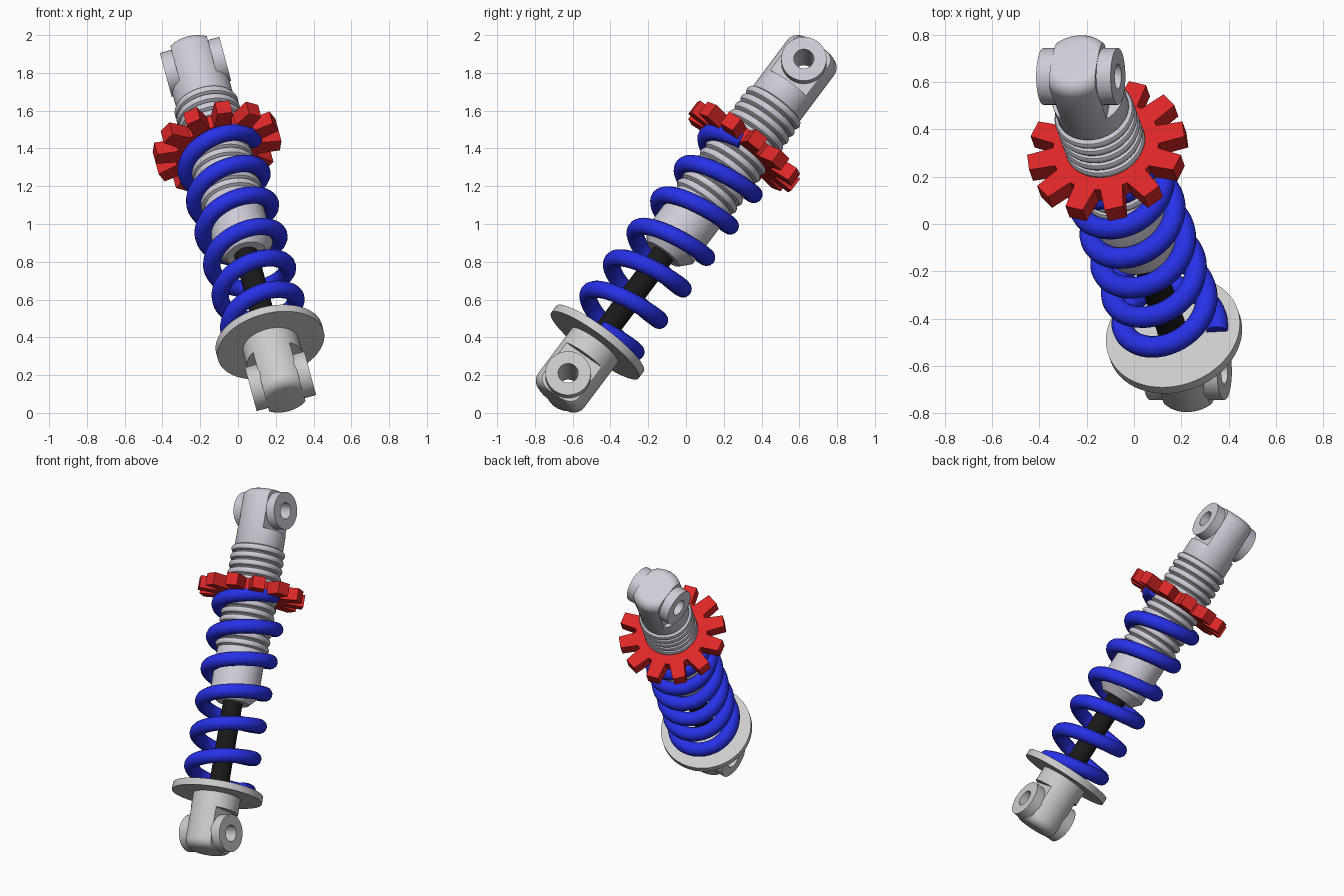
import bpy, bmesh
from math import sin, cos, pi, radians
from mathutils import Vector, Matrix

if "Cube" in bpy.data.objects:
    bpy.data.objects.remove(bpy.data.objects["Cube"])

# Tilted frame: local z runs along the damper, local x along the eye bolts
D = Vector((-0.2115, 0.5865, 0.782)).normalized()
E = Vector((0, 1, 0)).cross(D).normalized()
Y = D.cross(E)
FRAME = Matrix.Translation((0, 0, 1)) @ Matrix((E, Y, D)).transposed().to_4x4()
EYE, END, FILLET = 1.064, 1.187, 0.06


def material(name, color):
    m = bpy.data.materials.new(name)
    m.diffuse_color = (*color, 1)
    m.use_nodes = True
    m.node_tree.nodes["Principled BSDF"].inputs["Base Color"].default_value = m.diffuse_color
    return m


RED = material("red", (0.72, 0.02, 0.02))
BLUE = material("blue", (0.02, 0.03, 0.8))
BLACK = material("black", (0.01, 0.01, 0.01))
PALE = material("pale_metal", (0.62, 0.6, 0.68))


def add(name, bm, mat=None, local=Matrix.Identity(4), smooth=True):
    bmesh.ops.recalc_face_normals(bm, faces=bm.faces)
    me = bpy.data.meshes.new(name)
    bm.to_mesh(me)
    bm.free()
    ob = bpy.data.objects.new(name, me)
    bpy.context.collection.objects.link(ob)
    me.transform(local)
    ob.matrix_world = FRAME
    if mat:
        me.materials.append(mat)
    if smooth:
        shade(ob)
    return ob


def activate(ob):
    bpy.ops.object.select_all(action='DESELECT')
    ob.select_set(True)
    bpy.context.view_layer.objects.active = ob


def shade(ob):
    activate(ob)
    bpy.ops.object.shade_smooth_by_angle(angle=radians(35))


def lathe(name, profile, mat=None, local=Matrix.Identity(4), n=64):
    bm = bmesh.new()
    vs = [bm.verts.new((r, 0, z)) for r, z in profile]
    es = [bm.edges.new(p) for p in zip(vs, vs[1:])]
    bmesh.ops.spin(bm, geom=vs + es, axis=(0, 0, 1), cent=(0, 0, 0),
                   angle=2 * pi, steps=n)
    bmesh.ops.remove_doubles(bm, verts=bm.verts, dist=1e-5)
    return add(name, bm, mat, local)


def cylinder(name, r, half, local):
    return lathe(name, [(0, -half), (r, -half), (r, half), (0, half)], None, local, 40)


def box(name, size, loc):
    bm = bmesh.new()
    bmesh.ops.create_cube(bm, size=1)
    return add(name, bm, None, Matrix.Translation(loc) @ Matrix.Diagonal((*size, 1)), False)


def boolean(ob, tool, op):
    tool.hide_render = True
    activate(ob)
    mod = ob.modifiers.new("cut", 'BOOLEAN')
    mod.object, mod.operation, mod.solver = tool, op, 'EXACT'
    bpy.ops.object.modifier_apply(modifier=mod.name)
    bpy.data.objects.remove(tool)


def make_eye(ob, side):
    """Side flats, cross boss and bolt hole at one end of the damper."""
    z = side * EYE
    across = Matrix.Translation((0, 0, z)) @ Matrix.Rotation(pi / 2, 4, 'Y')
    for s in (-1, 1):
        boolean(ob, box("flat_cutter", (0.2, 0.6, 0.4), (s * 0.2, 0, side * 1.12)), 'DIFFERENCE')
    boolean(ob, cylinder("boss", 0.12, 0.163, across), 'UNION')
    boolean(ob, cylinder("hole_cutter", 0.053, 0.4, across), 'DIFFERENCE')
    shade(ob)


def rounded_end(R):
    return [(R - FILLET + FILLET * cos(a), END - FILLET + FILLET * sin(a))
            for a in [i * pi / 12 for i in range(7)]] + [(0, END)]


# Upper body: chamfered foot, threaded middle, rounded top
R = 0.155
profile = [(0, -0.205), (0.105, -0.205), (R, -0.15), (R, 0.13)]
for i in range(13):
    z = 0.14 + i * 0.052
    profile += [(0.15, z), (0.166, z + 0.008), (0.172, z + 0.02),
                (0.172, z + 0.028), (0.166, z + 0.04), (0.15, z + 0.048)]
profile += [(R, 0.82)] + rounded_end(R)
upper = lathe("upper_body", profile, PALE)
make_eye(upper, 1)

# Lower mount with its spring seat disc
profile = [(0, -0.777), (0.29, -0.777), (0.29, -0.822), (0.152, -0.822)]
profile += [(r, -z) for r, z in rounded_end(0.152)]
lower = lathe("lower_mount", profile)
make_eye(lower, -1)

# Damper rod
lathe("damper_rod", [(0, -0.79), (0.063, -0.79), (0.063, -0.19), (0, -0.19)], BLACK, n=32)

# Toothed adjuster ring
outline = []
for k in range(12):
    mid = 15 + 30 * k
    outline += [(mid - 12, 0.23), (mid - 6.8, 0.34), (mid + 6.8, 0.34), (mid + 12, 0.23)]
bm = bmesh.new()
loops = []
for inner, z in ((0, 0.485), (0, 0.565), (1, 0.565), (1, 0.485)):
    loops.append([bm.verts.new(((0.165 if inner else r) * cos(radians(a)),
                                (0.165 if inner else r) * sin(radians(a)), z))
                  for a, r in outline])
count = len(outline)
for j in range(4):
    A, B = loops[j], loops[(j + 1) % 4]
    for i in range(count):
        k = (i + 1) % count
        bm.faces.new((A[i], A[k], B[k], B[i]))
add("adjuster_ring", bm, RED, smooth=False)

# Coil spring, six right-handed turns
curve = bpy.data.curves.new("coil_spring", 'CURVE')
curve.dimensions = '3D'
curve.bevel_depth = 0.046
curve.bevel_resolution = 5
curve.use_fill_caps = True
steps = 6 * 48
sp = curve.splines.new('POLY')
sp.points.add(steps)
for i, p in enumerate(sp.points):
    a = 2 * pi * i / 48
    p.co = (0.194 * cos(a), 0.194 * sin(a), -0.775 + 0.213 * a / (2 * pi), 1)
sp.use_smooth = True
spring = bpy.data.objects.new("coil_spring", curve)
bpy.context.collection.objects.link(spring)
spring.matrix_world = FRAME
curve.materials.append(BLUE)
activate(spring)
bpy.ops.object.convert(target='MESH')
shade(bpy.context.object)
